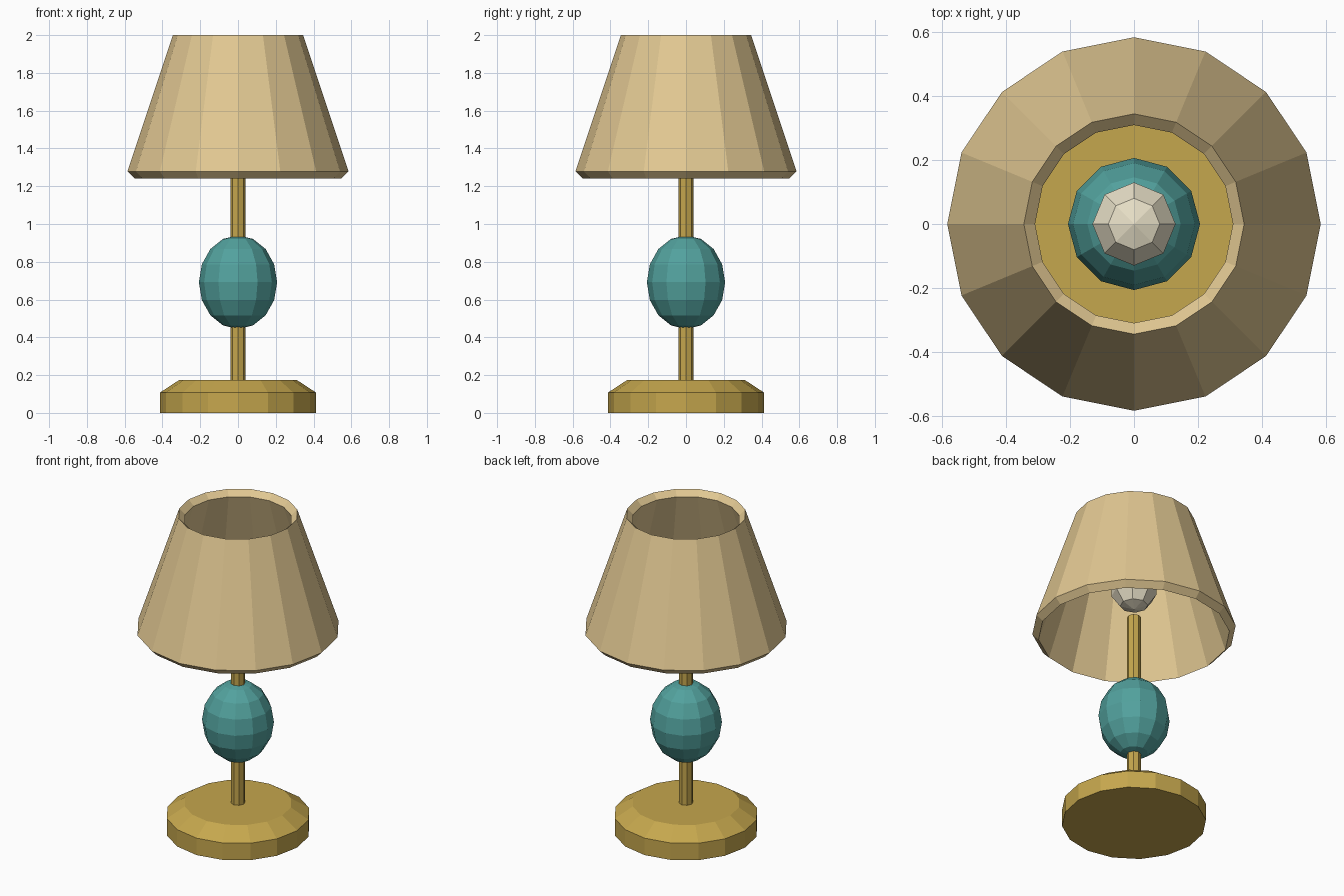
import bpy, bmesh, math

if "Cube" in bpy.data.objects:
    bpy.data.objects.remove(bpy.data.objects["Cube"], do_unlink=True)


def material(name, rgb):
    m = bpy.data.materials.new(name)
    m.use_nodes = True
    m.diffuse_color = (*rgb, 1)
    m.node_tree.nodes["Principled BSDF"].inputs["Base Color"].default_value = (*rgb, 1)
    return m


brass = material("brass", (0.56, 0.385, 0.075))
linen = material("linen", (0.76, 0.58, 0.29))
teal = material("teal", (0.085, 0.36, 0.34))
warm_white = material("warm white", (0.80, 0.74, 0.57))


def finish(name, bm, mat):
    bmesh.ops.recalc_face_normals(bm, faces=bm.faces)
    mesh = bpy.data.meshes.new(name)
    bm.to_mesh(mesh)
    bm.free()
    mesh.materials.append(mat)
    obj = bpy.data.objects.new(name, mesh)
    bpy.context.collection.objects.link(obj)
    return obj


def lathe(name, profile, sides, mat, loop=False):
    """Turn a (radius, height) profile; an open profile is capped at both ends."""
    bm = bmesh.new()
    rings = []
    for r, z in profile:
        angles = [math.tau * i / sides for i in range(sides)]
        rings.append([bm.verts.new((r * math.cos(a), r * math.sin(a), z)) for a in angles])
    pairs = list(zip(rings, rings[1:]))
    if loop:
        pairs.append((rings[-1], rings[0]))
    else:
        bm.faces.new(rings[0])
        bm.faces.new(rings[-1])
    for a, b in pairs:
        for i in range(sides):
            j = (i + 1) % sides
            bm.faces.new((a[i], a[j], b[j], b[i]))
    return finish(name, bm, mat)


def ball(name, radius, height, z, segments, rings, mat):
    bm = bmesh.new()
    bmesh.ops.create_uvsphere(bm, u_segments=segments, v_segments=rings, radius=1)
    bmesh.ops.scale(bm, vec=(radius, radius, height), verts=bm.verts)
    bmesh.ops.translate(bm, vec=(0, 0, z), verts=bm.verts)
    return finish(name, bm, mat)


# Foot with a sloped shoulder, and the stem rising from it
lathe("base", [(0.414, 0), (0.414, 0.107), (0.31, 0.175)], 16, brass)
lathe("stem", [(0.041, 0.15), (0.041, 1.36)], 8, brass)

# Ornament on the stem and the bulb above it
ball("ornament", 0.207, 0.248, 0.692, 12, 8, teal)
ball("bulb", 0.137, 0.137, 1.55, 8, 5, warm_white)

# Open shade with bevelled rims
lathe("lampshade", [(0.585, 1.278), (0.345, 2.0), (0.31, 1.966), (0.549, 1.242)],
      16, linen, loop=True)
